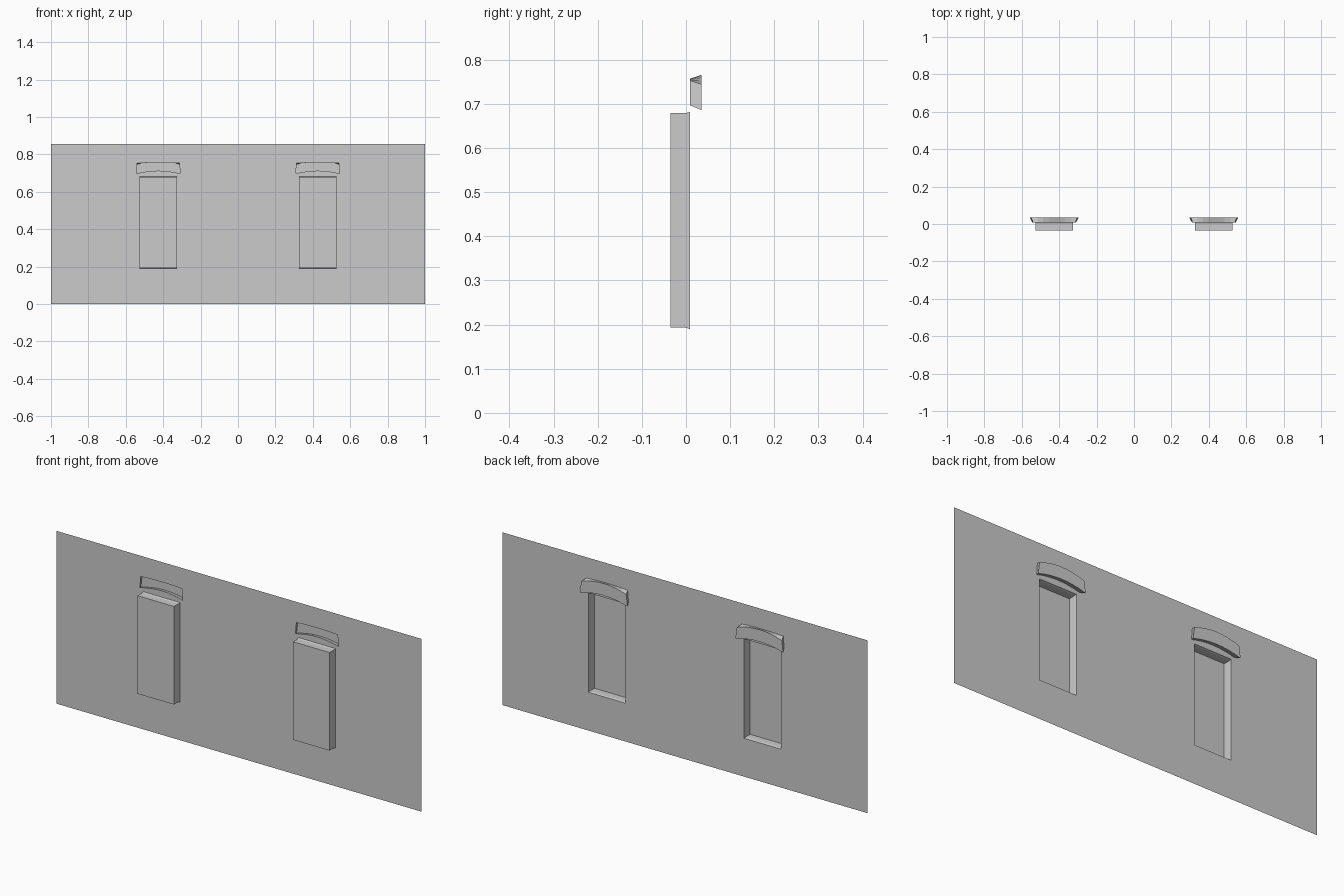
import bpy, bmesh
from mathutils import Vector

if "Cube" in bpy.data.objects:
    bpy.data.objects.remove(bpy.data.objects["Cube"])

WALL_Y = 0.009
SEG = 8


def window_ring(cx, y, hw, z0, z1):
    return [Vector((cx + x, y, z)) for x, z in
            ((-hw, z0), (hw, z0), (hw, z1), (-hw, z1))]


def arch_ring(cx, y, bottom, top):
    # each edge: (half width, corner height, crown height)
    pts = []
    for (hw, zc, zm), sign in ((bottom, 1), (top, -1)):
        for i in range(SEG + 1):
            t = sign * (2 * i / SEG - 1)
            pts.append(Vector((cx + hw * t, y, zc + (zm - zc) * (1 - t * t))))
    return pts


def finish(name, bm):
    bmesh.ops.recalc_face_normals(bm, faces=bm.faces)
    mesh = bpy.data.meshes.new(name)
    bm.to_mesh(mesh)
    bm.free()
    obj = bpy.data.objects.new(name, mesh)
    bpy.context.collection.objects.link(obj)


def pocket(name, rings):
    # open at the first ring, capped at the last
    bm = bmesh.new()
    loops = [[bm.verts.new(p) for p in r] for r in rings]
    n = len(loops[0])
    for a, b in zip(loops, loops[1:]):
        for i in range(n):
            j = (i + 1) % n
            bm.faces.new((a[i], a[j], b[j], b[i]))
    bm.faces.new(loops[-1])
    finish(name, bm)


holes = []
for side, cx in (("left", -0.4265), ("right", 0.4265)):
    # window recess with a slightly flared mouth
    win = [window_ring(cx, WALL_Y, 0.101, 0.190, 0.682),
           window_ring(cx, -0.001, 0.1, 0.193, 0.679),
           window_ring(cx, -0.0355, 0.1, 0.193, 0.679)]
    pocket("window_recess_" + side, win)
    # hollow arched lintel growing outward from the wall
    lin = [arch_ring(cx, WALL_Y, (0.1175, 0.697, 0.713), (0.113, 0.753, 0.757)),
           arch_ring(cx, 0.0355, (0.131, 0.686, 0.706), (0.123, 0.744, 0.766))]
    pocket("lintel_" + side, lin)
    holes += [win[0], lin[0]]

# wall sheet with the openings left out
bm = bmesh.new()
edges = []
for ring in [window_ring(0, WALL_Y, 1.0, 0.0, 0.856)] + holes:
    vs = [bm.verts.new(p) for p in ring]
    edges += [bm.edges.new((vs[i], vs[(i + 1) % len(vs)])) for i in range(len(vs))]
bmesh.ops.triangle_fill(bm, edges=edges, use_beauty=True, use_dissolve=False,
                        normal=(0, -1, 0))
finish("wall", bm)
